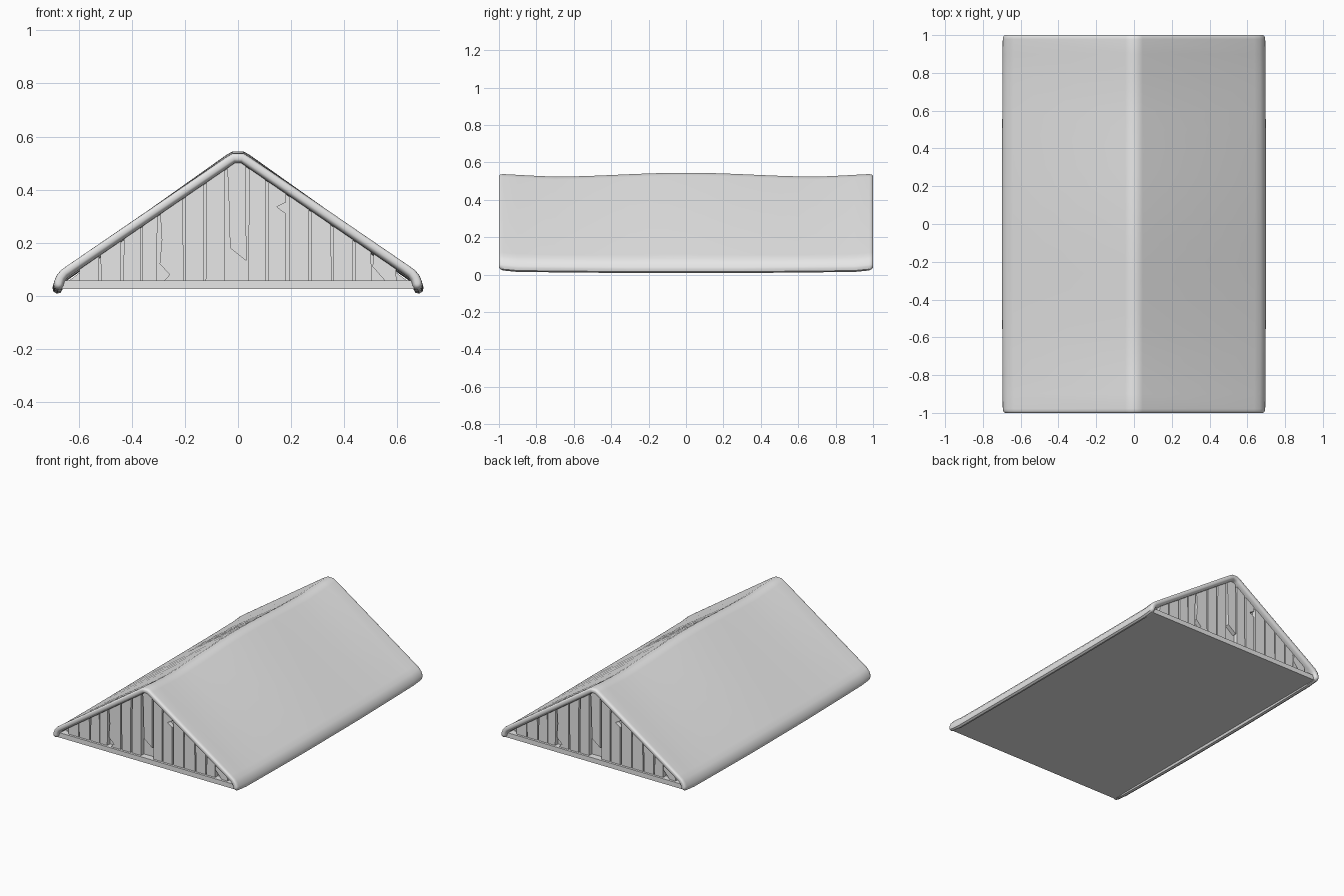
import bpy, bmesh, math, random
from mathutils import Vector

random.seed(4)
if "Cube" in bpy.data.objects:
    bpy.data.objects.remove(bpy.data.objects["Cube"], do_unlink=True)

grey = bpy.data.materials.new("light_grey")
grey.use_nodes = True
GREY = (0.8, 0.8, 0.8, 1)
grey.diffuse_color = GREY
grey.node_tree.nodes["Principled BSDF"].inputs["Base Color"].default_value = GREY


def finish(name, bm, smooth=False):
    bmesh.ops.recalc_face_normals(bm, faces=bm.faces)
    mesh = bpy.data.meshes.new(name)
    bm.to_mesh(mesh)
    bm.free()
    mesh.materials.append(grey)
    obj = bpy.data.objects.new(name, mesh)
    bpy.context.collection.objects.link(obj)
    if smooth:
        bpy.ops.object.select_all(action="DESELECT")
        obj.select_set(True)
        bpy.context.view_layer.objects.active = obj
        bpy.ops.object.shade_smooth_by_angle(angle=math.radians(40))
    return obj


def prism(name, outline, y0, y1, side=1):
    """Extrude an x-z outline along y; side -1 turns it half round to the back."""
    bm = bmesh.new()
    front, back = ([bm.verts.new((side * x, side * y, z)) for x, z in outline] for y in (y0, y1))
    bm.faces.new(front)
    bm.faces.new(back)
    n = len(outline)
    for i in range(n):
        j = (i + 1) % n
        bm.faces.new((front[i], front[j], back[j], back[i]))
    return finish(name, bm)


# Roof shell: a thick bent section swept along a sagging ridge
half = [(0.016, 0.523), (0.035, 0.511), (0.63, 0.093), (0.658, 0.073),
        (0.672, 0.055), (0.679, 0.036), (0.680, 0.029)]
centre = [Vector((-x, z)) for x, z in reversed(half)] + [Vector(p) for p in half]
THICK = 0.019


def section(r):
    count = len(centre)
    tangents = [(centre[min(i + 1, count - 1)] - centre[max(i - 1, 0)]).normalized()
                for i in range(count)]
    normals = [Vector((-t.y, t.x)) for t in tangents]
    top = [c + n * r for c, n in zip(centre, normals)]
    low = [c - n * r for c, n in zip(centre, normals)]

    def tip(i, sign):
        return [centre[i] + (normals[i] * math.cos(a) + tangents[i] * math.sin(a)) * r * sign
                for a in (math.pi / 4, math.pi / 2, math.pi * 3 / 4)]
    return top + tip(-1, 1) + low[::-1] + tip(0, -1)


def sag(y):
    """Ridge lift, eave drop and eave spread along the length."""
    a = abs(y)
    wave = 0.5 - 0.5 * math.cos(math.pi * min(a / 0.72, 1))
    ridge = 0.003 - 0.021 * wave if a < 0.72 else -0.018 + 0.015 * (a - 0.72) / 0.28
    eave = -0.002 if a < 0.3 else -0.002 + 0.007 * (a - 0.3) / 0.7
    if a > 0.95:
        eave += 0.012 * (a - 0.95) / 0.05
    return ridge, eave, 1 - 0.006 * a * a


bm = bmesh.new()
ends = [(1.0, 0.35), (0.997, 0.65), (0.99, 0.88), (0.978, 1.0)]
body = [(i / 10, 1.0) for i in range(9, -10, -1)]
stations = ends + body + [(-y, f) for y, f in reversed(ends)]
rings = []
for y, f in stations:
    ridge, eave, spread = sag(y)
    ring = []
    for p in section(THICK * f):
        h = max(0, min(1, (p.y - 0.03) / 0.5))
        ring.append(bm.verts.new((p.x * spread, y, p.y + ridge * h + eave * (1 - h))))
    rings.append(ring)
size = len(rings[0])
for a, b in zip(rings, rings[1:]):
    for i in range(size):
        j = (i + 1) % size
        bm.faces.new((a[i], a[j], b[j], b[i]))
# End caps as strips between the upper and lower skin
top_n = len(centre)
for ring in (rings[0], rings[-1]):
    top, low = ring[:top_n], ring[top_n + 3:2 * top_n + 3][::-1]
    for i in range(top_n - 1):
        bm.faces.new((top[i], top[i + 1], low[i + 1], low[i]))
    bm.faces.new([top[-1]] + ring[top_n:top_n + 4])
    bm.faces.new([low[0]] + ring[2 * top_n + 3:] + [top[0]])
finish("roof_shell", bm, smooth=True)


def roof_z(x):
    return 0.518 - 0.7 * max(abs(x) - 0.016, 0)


# Floor with exposed sill ends
prism("floor_slab", [(-0.675, 0.025), (0.675, 0.025), (0.67, 0.058), (-0.67, 0.058)], -0.98, 0.98)

# Boards: seam positions, with chipped or broken edges on a few
seams = [-0.6, -0.52, -0.435, -0.362, -0.3, -0.202, -0.124, -0.046, 0.034,
         0.108, 0.188, 0.272, 0.355, 0.437, 0.507, 0.6]
BASE = 0.055
left_chip = {4: [(-0.287, 0.21), (-0.295, 0.12), (-0.257, 0.08), (-0.28, BASE)],
             7: [(-0.036, 0.4), (-0.03, 0.18), (0.026, 0.135)],
             14: [(0.507, 0.11), (0.555, BASE)]}
right_chip = {9: [(0.18, 0.31), (0.146, 0.335), (0.18, 0.352)]}

for side, end in ((1, "front"), (-1, "back")):
    random.seed(4)
    # Backing wall seen through the seams
    prism(end + "_backing", [(-0.66, 0.04), (0.66, 0.04), (0.016, 0.518), (-0.016, 0.518)],
          -0.935, -0.925, side)
    for k, (x0, x1) in enumerate(zip(seams, seams[1:])):
        gaps = [random.uniform(0.002, 0.007) for _ in range(4)]
        lt, lb = x0 + gaps[0], x0 + gaps[1]
        rt, rb = x1 - gaps[2], x1 - gaps[3]
        outline = [(lt, roof_z(lt))]
        outline += left_chip.get(k, [(lb, BASE)])
        if k == 7:
            outline.append((rb, 0.132))
        else:
            outline.append((rb, BASE))
        outline += right_chip.get(k, [])
        outline.append((rt, roof_z(rt)))
        if x0 < 0 < x1:
            outline += [(0.016, 0.518), (-0.016, 0.518)]
        prism(f"{end}_board_{k + 1}", outline, -0.965, -0.936, side)
